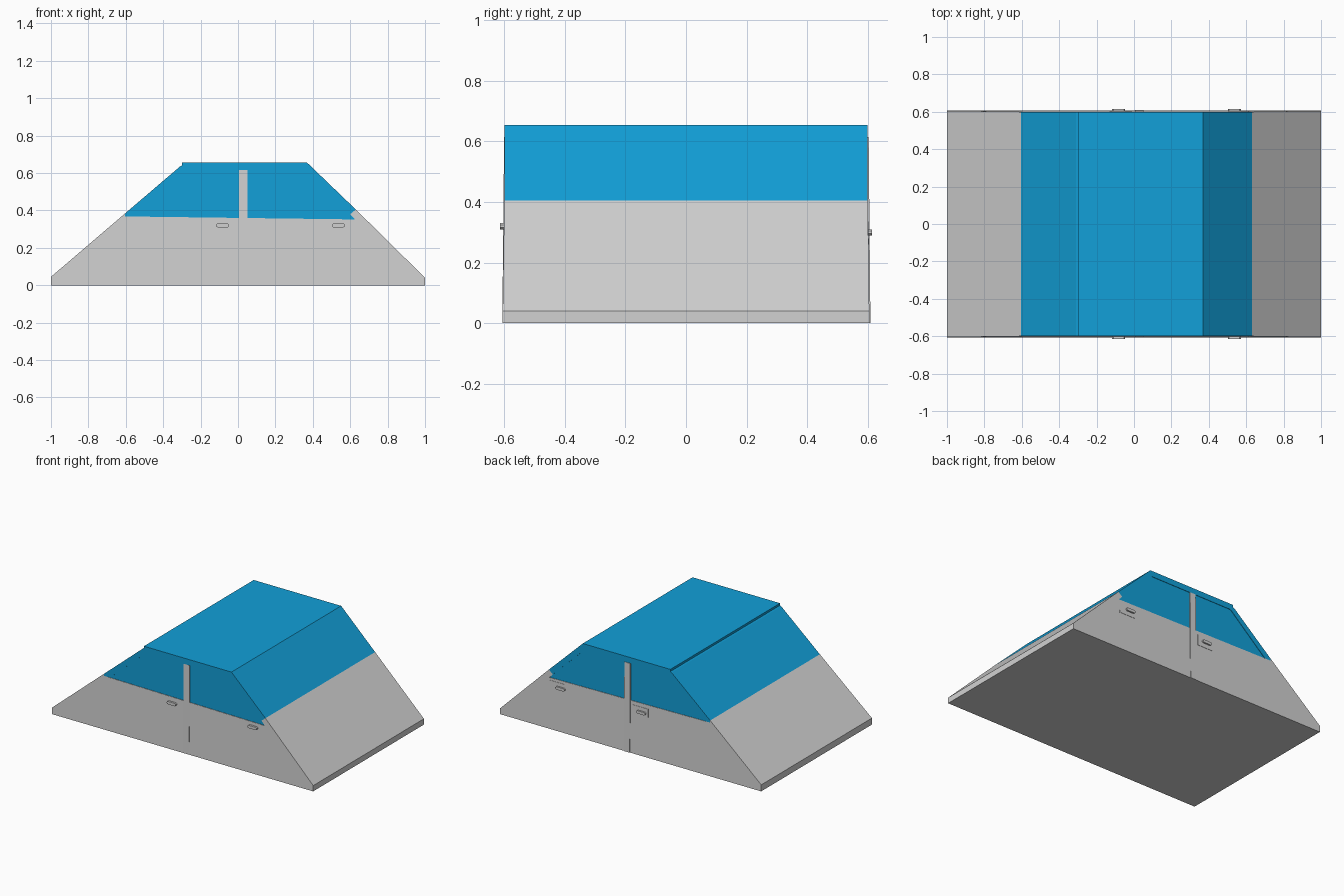
import bpy, bmesh

if "Cube" in bpy.data.objects:
    bpy.data.objects.remove(bpy.data.objects["Cube"])


def material(name, rgb):
    m = bpy.data.materials.new(name)
    m.diffuse_color = (*rgb, 1)
    m.use_nodes = True
    m.node_tree.nodes["Principled BSDF"].inputs["Base Color"].default_value = m.diffuse_color
    return m


GREY = material("pale grey", (0.64, 0.64, 0.64))
BLUE = material("bright blue", (0.006, 0.35, 0.69))


def side_y(z, lift=0.0):
    """Half width of the body side, flaring a little towards the ground."""
    return 0.600 + 0.006 * max(0, 1 - z / 0.36) + lift


def prism(name, pts, inner, outer, mats, rule=None):
    """Extrude an xz outline between two y depths, each a function of z."""
    bm = bmesh.new()
    a = [bm.verts.new((x, inner(z), z)) for x, z in pts]
    b = [bm.verts.new((x, outer(z), z)) for x, z in pts]
    bm.faces.new(a)
    bm.faces.new(b[::-1])
    n = len(pts)
    for i in range(n):
        j = (i + 1) % n
        bm.faces.new((a[i], b[i], b[j], a[j]))
    bmesh.ops.recalc_face_normals(bm, faces=bm.faces)
    if rule:
        for f in bm.faces:
            f.material_index = rule(f)
    me = bpy.data.meshes.new(name)
    bm.to_mesh(me)
    bm.free()
    for m in mats:
        me.materials.append(m)
    ob = bpy.data.objects.new(name, me)
    bpy.context.collection.objects.link(ob)
    return ob


def box(x0, x1, z0, z1):
    return [(x0, z0), (x1, z0), (x1, z1), (x0, z1)]


# Main wedge body: grey bonnet and tail, blue screens and roof
hull = [(-1, 0), (1, 0), (1, 0.04), (0.63, 0.405), (0.37, 0.655), (-0.30, 0.655),
        (-0.30, 0.64), (-0.31, 0.635), (-0.605, 0.383), (-1, 0.045)]
prism("body", hull, lambda z: -0.595, lambda z: 0.595, [GREY, BLUE],
      lambda f: int(min(v.co.z for v in f.verts) > 0.38))

doors = [(-1, 0), (1, 0), (1, 0.04), (0.63, 0.405), (0.60, 0.38), (0.625, 0.352),
         (-0.605, 0.368), (-0.605, 0.383), (-1, 0.045)]
glass = [(-0.605, 0.368), (0.625, 0.352), (0.60, 0.38), (0.63, 0.405), (0.37, 0.655),
         (-0.30, 0.655), (-0.30, 0.64), (-0.31, 0.635), (-0.605, 0.383)]
rim = [(0.60, 0.38), (0.63, 0.405), (0.37, 0.655), (-0.30, 0.655), (-0.30, 0.64),
       (-0.31, 0.635), (-0.605, 0.383), (-0.605, 0.368), (-0.56, 0.368),
       (-0.28, 0.615), (0.355, 0.615)]

for label, s in (("front", -1), ("back", 1)):
    def at(lift=0.0, s=s):
        return lambda z: s * side_y(z, lift)

    def flat(y, s=s):
        return lambda z: s * y

    # Side panels, windows and roof rim
    prism(label + "_door_panel", doors, flat(0.59), at(), [GREY])
    prism(label + "_side_windows", glass, flat(0.59), flat(0.597), [BLUE])
    prism(label + "_roof_rim", rim, flat(0.59), at(), [BLUE])
    # Centre pillar between the windows
    prism(label + "_pillar", box(0.005, 0.05, 0.0, 0.615),
          flat(0.59), at(0.0005 if s < 0 else 0.003), [GREY])
    # Door handles: octagonal bars, on square plates at the back
    for i, cx in enumerate((-0.082, 0.537)):
        cz = 0.32 if s < 0 else 0.30
        bar = [(cx - 0.035, cz - 0.004), (cx - 0.028, cz - 0.01), (cx + 0.028, cz - 0.01),
               (cx + 0.035, cz - 0.004), (cx + 0.035, cz + 0.004), (cx + 0.028, cz + 0.01),
               (cx - 0.028, cz + 0.01), (cx - 0.035, cz + 0.004)]
        prism(f"{label}_handle_{i + 1}", bar, flat(0.595), flat(0.614), [GREY])
        if s > 0:
            px = cx + (0.01 if i == 0 else 0.025)
            prism(f"{label}_handle_plate_{i + 1}", box(px - 0.06, px + 0.06, 0.26, 0.335),
                  flat(0.595), at(0.002), [GREY])
